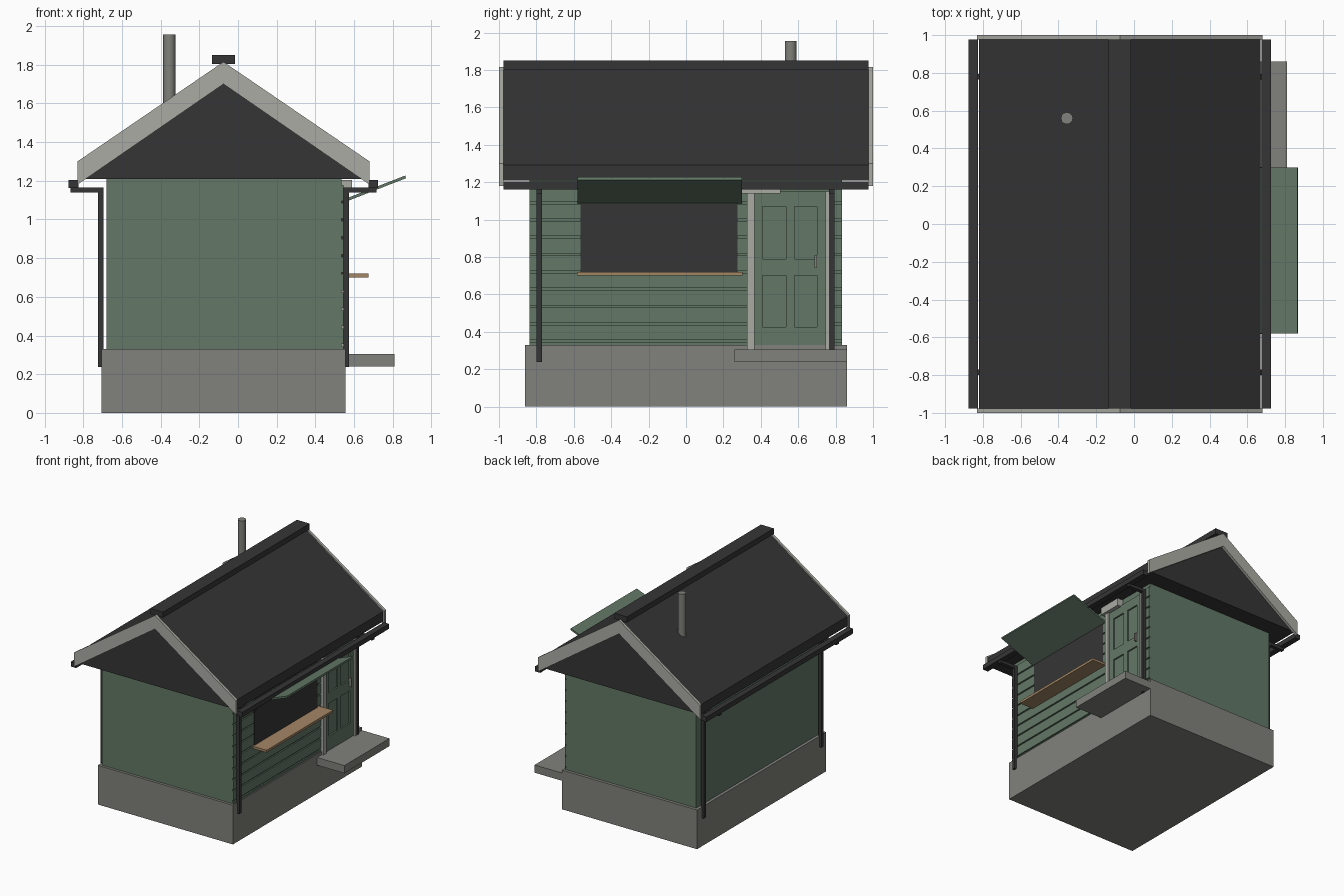
import bpy, bmesh, math

cube = bpy.data.objects.get("Cube")
if cube:
    bpy.data.objects.remove(cube, do_unlink=True)


def material(name, rgb):
    m = bpy.data.materials.new(name)
    m.use_nodes = True
    m.diffuse_color = (*rgb, 1)
    bsdf = next(n for n in m.node_tree.nodes if n.type == 'BSDF_PRINCIPLED')
    bsdf.inputs["Base Color"].default_value = (*rgb, 1)
    bsdf.inputs["Roughness"].default_value = 0.8
    return m


GREEN = material("sage green paint", (0.125, 0.19, 0.135))
STONE = material("concrete grey", (0.22, 0.22, 0.20))
TRIM = material("pale grey trim", (0.41, 0.41, 0.375))
DARK = material("charcoal", (0.036, 0.036, 0.036))
WOOD = material("tan wood", (0.37, 0.24, 0.13))


def finish(name, bm, mat):
    bmesh.ops.recalc_face_normals(bm, faces=bm.faces)
    mesh = bpy.data.meshes.new(name)
    bm.to_mesh(mesh)
    bm.free()
    mesh.materials.append(mat)
    ob = bpy.data.objects.new(name, mesh)
    bpy.context.collection.objects.link(ob)
    return ob


def prism(name, outline, y0, y1, mat):
    """Extrude an x-z outline along y."""
    bm = bmesh.new()
    face = bm.faces.new([bm.verts.new((x, y0, z)) for x, z in outline])
    grown = bmesh.ops.extrude_face_region(bm, geom=[face])["geom"]
    verts = [v for v in grown if isinstance(v, bmesh.types.BMVert)]
    bmesh.ops.translate(bm, verts=verts, vec=(0, y1 - y0, 0))
    return finish(name, bm, mat)


def box(name, x, y, z, mat):
    outline = [(x[0], z[0]), (x[1], z[0]), (x[1], z[1]), (x[0], z[1])]
    return prism(name, outline, y[0], y[1], mat)


WALL = 0.535     # face of the serving side
MID = -0.075     # ridge position in x

# Base, step and walls
box("foundation", (-0.705, 0.555), (-0.86, 0.86), (0, 0.33), STONE)
box("door_step", (0.55, 0.81), (0.26, 0.86), (0.24, 0.305), STONE)
box("walls", (-0.68, WALL), (-0.838, 0.835), (0.33, 1.21), GREEN)

# Horizontal cladding on the serving side, split around the door
pitch = 0.0925
for i in range(10):
    z0 = 0.258 + i * pitch
    span = (max(z0 + 0.006, 0.33), min(z0 + pitch - 0.006, 1.2))
    box("cladding_board", (WALL, 0.546), (-0.838, 0.33), span, GREEN)
    box("cladding_board_end", (WALL, 0.546), (0.765, 0.835), span, GREEN)

# Roof, ridge cap and end boards
prism("roof", [(MID - 0.745, 1.21), (MID + 0.745, 1.21), (MID + 0.745, 1.292),
               (MID, 1.805), (MID - 0.745, 1.292)], -0.977, 0.977, DARK)
box("ridge_cap", (MID - 0.06, MID + 0.06), (-0.977, 0.977), (1.803, 1.85), DARK)
for end in (-1, 1):
    y0, y1 = sorted((end * 0.977, end))
    for side in (-1, 1):
        edge = MID + side * 0.755
        prism("barge_board", [(MID, 1.815), (edge, 1.30), (edge, 1.18), (MID, 1.70)],
              y0, y1, TRIM)

# Gutters with elbows and downpipes on both sides
for side in (-1, 1):
    def span(a, b):
        return sorted((MID + side * a, MID + side * b))
    box("gutter", span(0.75, 0.80), (-0.977, 0.977), (1.162, 1.203), DARK)
    for y in (-0.785, 0.78):
        width = (y - 0.015, y + 0.015)
        box("downpipe_elbow", span(0.62, 0.79), width, (1.14, 1.166), DARK)
        box("downpipe", span(0.62, 0.648), width, (0.238, 1.15), DARK)

# Chimney pipe
bm = bmesh.new()
bmesh.ops.create_cone(bm, cap_ends=True, segments=12, radius1=0.032,
                      radius2=0.032, depth=0.5)
bmesh.ops.translate(bm, verts=bm.verts, vec=(-0.355, 0.56, 1.705))
pipe = finish("chimney_pipe", bm, STONE)
bpy.context.view_layer.objects.active = pipe
pipe.select_set(True)
bpy.ops.object.shade_smooth_by_angle(angle=math.radians(35))

# Serving hatch: dark opening, shelf and raised flap
box("hatch_opening", (WALL, 0.548), (-0.565, 0.275), (0.715, 1.12), DARK)
box("serving_shelf", (WALL, 0.675), (-0.583, 0.303), (0.70, 0.72), WOOD)
prism("hatch_flap", [(0.545, 1.087), (0.868, 1.213), (0.865, 1.227), (0.54, 1.101)],
      -0.58, 0.30, GREEN)

# Door with stiles, rails, frame and handle
box("door", (WALL, 0.542), (0.36, 0.75), (0.305, 1.15), GREEN)
for y in (0.365, 0.535, 0.70):
    box("door_stile", (0.54, 0.555), (y, y + 0.045), (0.305, 1.15), GREEN)
for z, h in ((0.305, 0.12), (0.70, 0.09), (1.07, 0.08)):
    box("door_rail", (0.54, 0.555), (0.365, 0.745), (z, z + h), GREEN)
box("door_post_front", (WALL, 0.57), (0.325, 0.365), (0.305, 1.15), TRIM)
box("door_post_back", (WALL, 0.57), (0.745, 0.768), (0.305, 1.15), TRIM)
box("door_lintel", (WALL, 0.59), (0.30, 0.505), (1.14, 1.203), TRIM)
box("door_handle", (0.55, 0.575), (0.688, 0.70), (0.74, 0.81), STONE)
